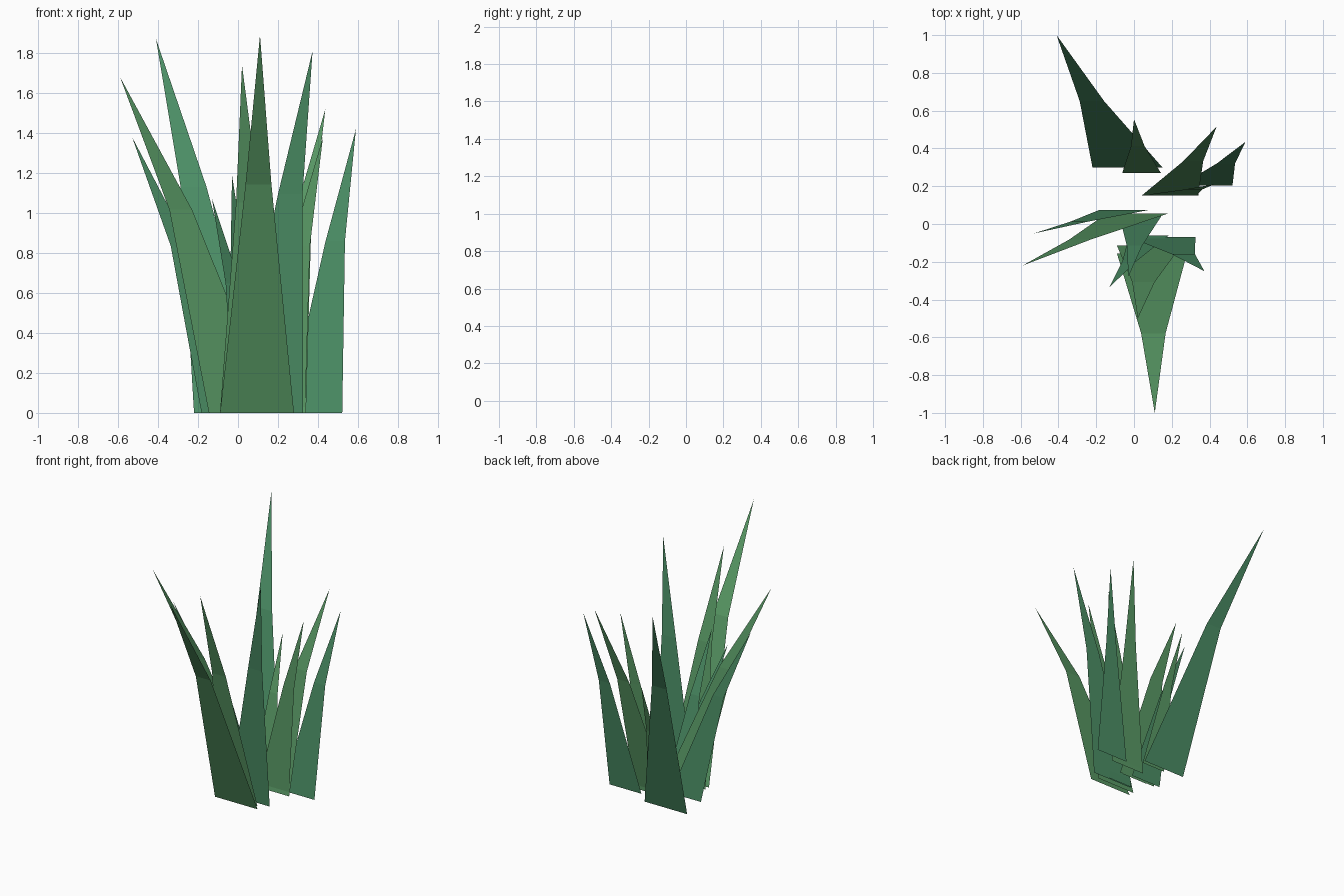
import bpy

if "Cube" in bpy.data.objects:
    bpy.data.objects.remove(bpy.data.objects["Cube"])


def make_material(name, color):
    m = bpy.data.materials.new(name)
    m.diffuse_color = color
    m.use_nodes = True
    m.node_tree.nodes["Principled BSDF"].inputs["Base Color"].default_value = m.diffuse_color
    return m


blue_green = make_material("blue_green_leaf", (0.07, 0.27, 0.13, 1))
yellow_green = make_material("yellow_green_leaf", (0.10, 0.32, 0.13, 1))


def blade(name, base_x, base_y, width, tip, mat):
    """Flat grass blade: wide base, narrow bent middle, pointed tip."""
    tx, ty, tz = tip
    mx, my, mz = (base_x + tx) / 2, (base_y + ty) / 2, tz * 0.605
    b, m = width / 2, width * 0.175
    verts = [(base_x - b, base_y, 0), (base_x + b, base_y, 0),
             (mx + m, my, mz), (mx - m, my, mz), tip]
    mesh = bpy.data.meshes.new(name)
    # Wound so the normals face the back
    mesh.from_pydata(verts, [], [(3, 2, 1, 0), (4, 2, 3)])
    mesh.materials.append(mat)
    obj = bpy.data.objects.new(name, mesh)
    bpy.context.collection.objects.link(obj)


# Base centre x, base y, base width, tip position, material
blades = [
    # Blades leaning back
    (-0.035, 0.30, 0.37, (-0.41, 1.0, 1.87), blue_green),
    (0.04, 0.27, 0.205, (0.0, 0.555, 1.04), yellow_green),
    (0.19, 0.15, 0.30, (0.437, 0.515, 1.52), yellow_green),
    (0.20, 0.155, 0.27, (0.425, 0.21, 1.38), yellow_green),
    (0.383, 0.205, 0.277, (0.59, 0.435, 1.42), blue_green),
    # Blades leaning left
    (-0.05, 0.075, 0.265, (-0.53, -0.05, 1.38), blue_green),
    (0.017, 0.055, 0.325, (-0.59, -0.22, 1.68), yellow_green),
    # Blades leaning forward
    (0.035, 0.05, 0.23, (-0.03, -0.28, 1.19), blue_green),
    (0.08, -0.06, 0.21, (-0.13, -0.335, 1.07), blue_green),
    (0.15, -0.07, 0.35, (0.373, -0.25, 1.81), blue_green),
    (0.08, -0.115, 0.34, (0.02, -0.50, 1.74), yellow_green),
    (0.095, -0.157, 0.37, (0.11, -1.0, 1.89), yellow_green),
]
for i, (x, y, w, tip, mat) in enumerate(blades, 1):
    blade(f"grass_blade_{i:02d}", x, y, w, tip, mat)
